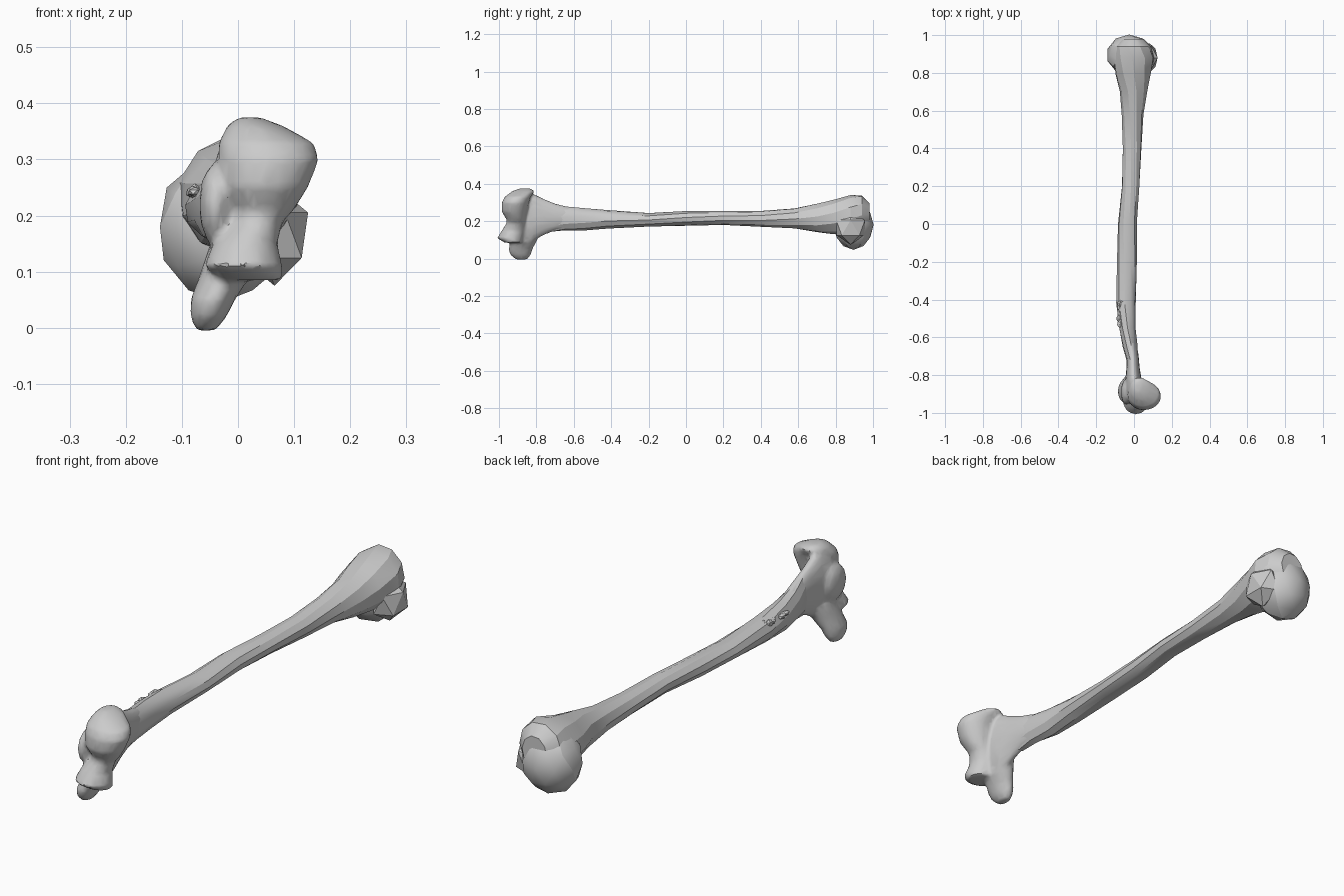
import bpy, bmesh, random
from math import sin, cos, tau
from mathutils import Vector

random.seed(4)
cube = bpy.data.objects.get("Cube")
if cube:
    bpy.data.objects.remove(cube, do_unlink=True)

bone = bpy.data.materials.new("bone grey")
bone.use_nodes = True
bone.diffuse_color = (0.6, 0.6, 0.6, 1)
bone.node_tree.nodes["Principled BSDF"].inputs["Base Color"].default_value = (0.6, 0.6, 0.6, 1)


def make_object(name, bm):
    bmesh.ops.recalc_face_normals(bm, faces=bm.faces)
    mesh = bpy.data.meshes.new(name)
    bm.to_mesh(mesh)
    bm.free()
    mesh.materials.append(bone)
    obj = bpy.data.objects.new(name, mesh)
    bpy.context.collection.objects.link(obj)
    return obj


def loft(bm, sections, axis, sides, twist=0.0):
    """Skin elliptical rings; each section is station, then two min/max pairs in hundredths."""
    rings = []
    for i, section in enumerate(sections):
        s, x0, x1, v0, v1 = (n / 100 for n in section)
        ring = []
        for k in range(sides):
            a = tau * k / sides + twist * i
            x = (x0 + x1) / 2 + (x1 - x0) / 2 * cos(a)
            v = (v0 + v1) / 2 + (v1 - v0) / 2 * sin(a)
            ring.append(bm.verts.new((x, s, v) if axis == "Y" else (x, v, s)))
        rings.append(ring)
    for lower, upper in zip(rings, rings[1:]):
        for k in range(sides):
            n = (k + 1) % sides
            bm.faces.new((lower[k], lower[n], upper[n], upper[k]))
    bm.faces.new(rings[0])
    bm.faces.new(rings[-1])


def blob(bm, center, radii, detail=2):
    made = bmesh.ops.create_icosphere(bm, subdivisions=detail, radius=1)
    for v in made["verts"]:
        v.co = Vector(c + r * p for c, r, p in zip(center, radii, v.co))


def smooth(obj, angle):
    bpy.ops.object.select_all(action="DESELECT")
    obj.select_set(True)
    bpy.context.view_layer.objects.active = obj
    bpy.ops.object.shade_smooth_by_angle(angle=angle)


# Long shaft, widening into the tubercle at the shoulder end
bm = bmesh.new()
loft(bm, [
    (-72, -4, 2, 14, 30), (-65, -6, 2, 15, 28), (-55, -8, 1, 15, 27),
    (-42, -9.5, 1, 16, 26), (-20, -9, 1.5, 17, 24.5), (0, -8.5, 1.5, 17.5, 25.5),
    (20, -6.5, 3, 18, 25.5), (40, -6, 4, 17, 25.5), (58, -6.5, 5, 16, 27),
    (70, -7.5, 7, 14, 29.5), (79, -10, 9, 13, 31.5), (88, -11, 11, 13, 34),
    (94, -10, 9, 14, 34), (98, -6, 5, 17, 30)], "Y", 10, 0.15)
bmesh.ops.triangulate(bm, faces=bm.faces)
smooth(make_object("shaft", bm), 0.4)

# Rounded shoulder head and the small tubercle beside it
bm = bmesh.new()
blob(bm, (-0.025, 0.895, 0.18), (0.12, 0.108, 0.133))
smooth(make_object("shoulder_head", bm), 0.4)
bm = bmesh.new()
blob(bm, (0.065, 0.88, 0.165), (0.067, 0.09, 0.09), 1)
smooth(make_object("lesser_tubercle", bm), 0.4)

# Elbow end: flared plate, pulley, inner knob and outer lobe fused together
bm = bmesh.new()
loft(bm, [
    (-60, -6.5, 1, 15.5, 27), (-70, -4, 2.5, 15, 29.5), (-76, -4, 3, 12.5, 32),
    (-82, -4.5, 4, 9, 35), (-88, -5, 4, 8, 35), (-92, -4, 3, 11, 31)], "Y", 16)
loft(bm, [
    (37.5, 0, 4, -89, -83), (36, -2, 8, -93, -81), (33, -3.5, 13.5, -97, -83),
    (30, -3.5, 14.5, -98.5, -84), (25, -3, 12.5, -98.5, -85), (21, -1, 10, -96, -86),
    (19, -1, 8, -96, -86), (15, -4.5, 7, -98.5, -86), (11, -6, 8, -101, -87),
    (8.5, -3, 8, -97, -88)], "Z", 20)
loft(bm, [
    (-0.5, -7.5, -4, -91, -85), (2, -8.5, -2, -94, -83), (5, -8.5, -0.5, -95, -82),
    (9, -7, 2, -94, -80), (15, -5, 3, -93, -77)], "Z", 16)
blob(bm, (-0.04, -0.89, 0.22), (0.03, 0.07, 0.075))
elbow = make_object("elbow_end", bm)
remesh = elbow.modifiers.new("fuse", "REMESH")
remesh.mode = "VOXEL"
remesh.voxel_size = 0.008
soften = elbow.modifiers.new("soften", "SMOOTH")
soften.iterations = 4
reduce = elbow.modifiers.new("reduce", "DECIMATE")
reduce.ratio = 0.2
bpy.context.view_layer.objects.active = elbow
elbow.select_set(True)
for modifier in list(elbow.modifiers):
    bpy.ops.object.modifier_apply(modifier=modifier.name)
smooth(elbow, 0.6)

# Rough patch where the muscle attaches
bm = bmesh.new()
for i in range(9):
    blob(bm, (-0.07 + random.uniform(-0.012, 0.012), -0.53 + 0.015 * i, 0.242),
         (0.014, 0.02, random.uniform(0.008, 0.016)), 1)
smooth(make_object("rough_patch", bm), 0.2)
